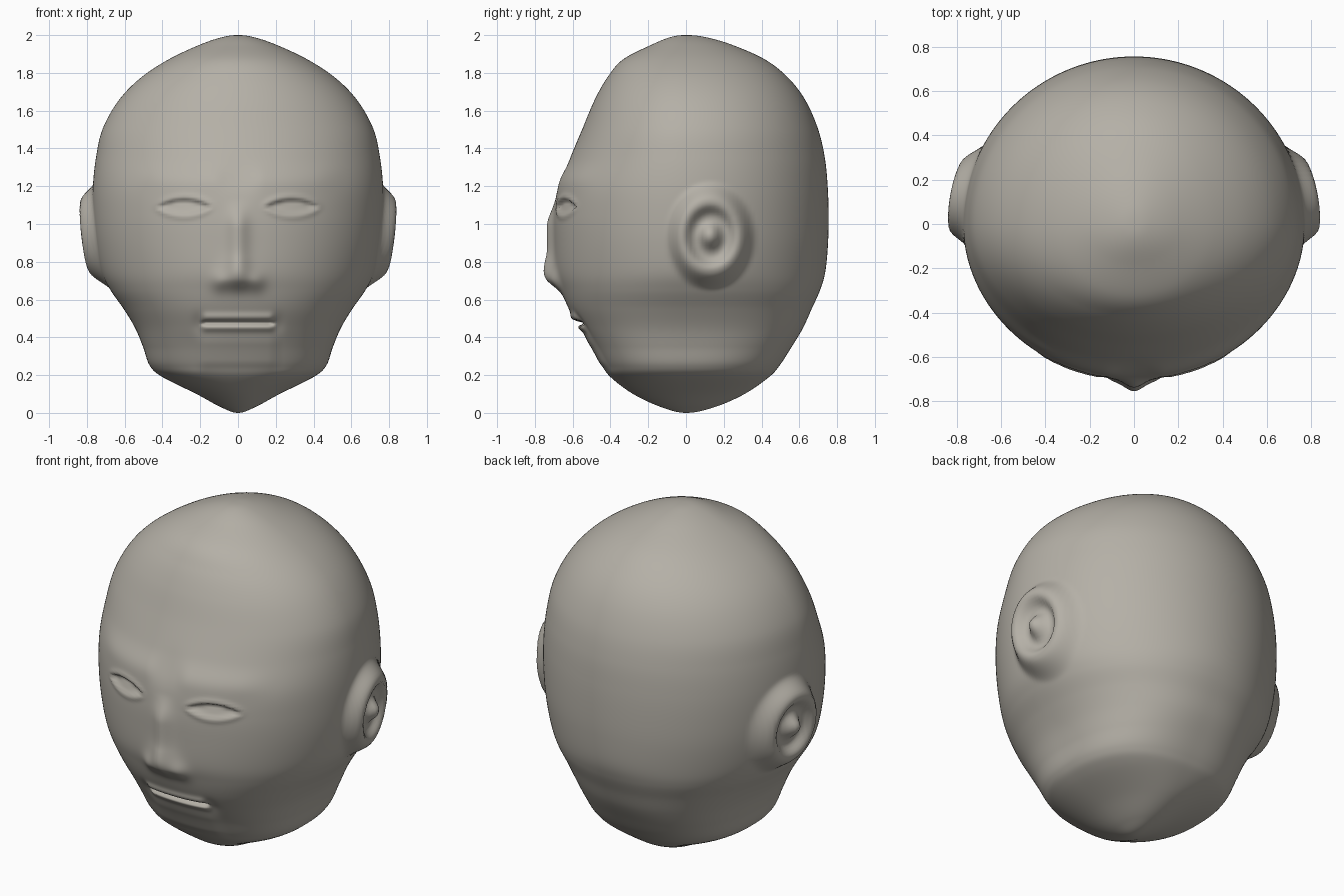
import bpy, bmesh, math

if "Cube" in bpy.data.objects:
    bpy.data.objects.remove(bpy.data.objects["Cube"])

SEG, STEPS = 256, 11

# Head cross-sections: height, half width, front depth, back depth, squareness
ROWS = [
    (0.00, 0, 0, 0, 2), (0.03, .09, .13, .15, 2), (0.10, .22, .28, .31, 2),
    (0.19, .40, .40, .44, 2.3), (0.25, .467, .44, .495, 2.4), (0.35, .503, .495, .56, 2.4),
    (0.45, .545, .56, .62, 2.3), (0.55, .605, .62, .665, 2.2), (0.65, .675, .66, .71, 2.1),
    (0.75, .725, .69, .738, 2), (0.90, .755, .70, .752, 2), (1.05, .768, .70, .755, 2),
    (1.20, .768, .68, .75, 2), (1.35, .752, .615, .735, 2), (1.50, .718, .55, .70, 2),
    (1.65, .635, .487, .635, 2), (1.77, .52, .42, .545, 2), (1.87, .37, .335, .42, 2),
    (1.95, .20, .18, .24, 2), (1.99, .08, .08, .10, 2), (2.00, 0, 0, 0, 2)]


def reflect(r):
    return (r[0], -r[1], -r[2], -r[3], r[4])


def spline(a, b, c, d, t):
    return [0.5 * (2 * q + (r - p) * t + (2 * p - 5 * q + 4 * r - s) * t * t
                   + (3 * q - p - 3 * r + s) * t ** 3) for p, q, r, s in zip(a, b, c, d)]


def smooth(lo, hi, v):
    t = max(0.0, min(1.0, (v - lo) / (hi - lo)))
    return t * t * (3 - 2 * t)


def bell(v, s):
    return math.exp(-(v / s) ** 2)


def face_offset(x, z):
    """How far the face comes forward at this spot."""
    ax, out = abs(x), 0.0
    # nose: rounded tip with a sharp underside, and a bridge
    tip = bell(z - .71, .085 if z > .71 else .055)
    out += .057 * bell(x, .085) * tip
    out += .035 * bell(x, .055) * smooth(.68, .82, z) * (1 - smooth(.98, 1.14, z))
    # nostril wings
    out += .018 * bell(ax - .10, .045) * bell(z - .695, .05)
    # eye: rim, and a socket deepest below the upper lid
    u, v = (ax - .285) / .15, z - 1.092
    if abs(u) < 1.4:
        h = .043 * (1 - u * u)
        out -= .024 * smooth(0, .018, h - abs(v)) * (.65 + .5 * v / .043)
        out += .007 * bell(abs(v) - h - .010, .014) * (1 - smooth(.75, 1.2, abs(u)))
    # brow ridge and temple hollow
    out += .008 * bell(z - 1.24, .06) * smooth(.05, .14, ax) * (1 - smooth(.4, .58, ax))
    out -= .008 * bell(x, .07) * bell(z - 1.24, .1)
    # mouth slit and lips
    m = 1 - smooth(.165, .205, ax)
    out -= .040 * m * bell(z - .475, .010)
    out += .014 * m * bell(z - .505, .022) + .010 * m * bell(z - .450, .018)
    # mouth corners and chin block
    out -= .008 * bell(ax - .215, .03) * bell(z - .47, .05)
    out += .010 * (1 - smooth(.16, .24, ax)) * smooth(.20, .28, z) * (1 - smooth(.36, .44, z))
    return out


def ear_offset(y, z):
    """How far the ear rises from the side of the head."""
    r = math.hypot((y - .13) / .155, (z - .935) / .19)
    if r >= 1:
        return .070 * (1 - smooth(1.0, 1.55, r))
    rim = .022 + .048 * smooth(.55, .93, r)
    return rim + .056 * (1 - smooth(.05, .48, r))


def surface_point(row, a):
    z, w, f, b, n = row
    s, c = math.sin(a), -math.cos(a)
    x = w * math.copysign(abs(s) ** (2 / n), s)
    y = (f if c < 0 else b) * math.copysign(abs(c) ** (2 / n), c)
    if y < -.2 and .15 < z < 1.6:
        y -= face_offset(x, z)
    elif abs(x) > .4:
        x += math.copysign(ear_offset(y, z), x)
    return (x, y, z)


# Rings of the head, rounded through both poles
keys = [reflect(ROWS[1])] + ROWS + [reflect(ROWS[-2])]
rings = []
for i in range(1, len(keys) - 2):
    for k in range(STEPS):
        rings.append(spline(*keys[i - 1:i + 3], k / STEPS))
rings = rings[1:]

# Angles start at the face and are closer together there
angles = []
for j in range(SEG):
    u = 2 * math.pi * j / SEG
    angles.append(u - .3 * math.sin(u))

bm = bmesh.new()
loops = [[bm.verts.new(surface_point(r, a)) for a in angles] for r in rings]
for lo, hi in zip(loops, loops[1:]):
    for j in range(SEG):
        k = (j + 1) % SEG
        bm.faces.new((lo[j], lo[k], hi[k], hi[j]))
# Chin and crown caps
bottom, top = bm.verts.new((0, 0, 0)), bm.verts.new((0, 0, 2))
for j in range(SEG):
    k = (j + 1) % SEG
    bm.faces.new((bottom, loops[0][k], loops[0][j]))
    bm.faces.new((top, loops[-1][j], loops[-1][k]))
bmesh.ops.recalc_face_normals(bm, faces=bm.faces[:])
for face in bm.faces:
    face.smooth = True

mesh = bpy.data.meshes.new("head")
bm.to_mesh(mesh)
bm.free()
head = bpy.data.objects.new("head", mesh)
bpy.context.collection.objects.link(head)

clay = bpy.data.materials.new("warm grey clay")
clay.diffuse_color = (.46, .435, .385, 1)
clay.use_nodes = True
clay.node_tree.nodes["Principled BSDF"].inputs["Base Color"].default_value = clay.diffuse_color
mesh.materials.append(clay)
